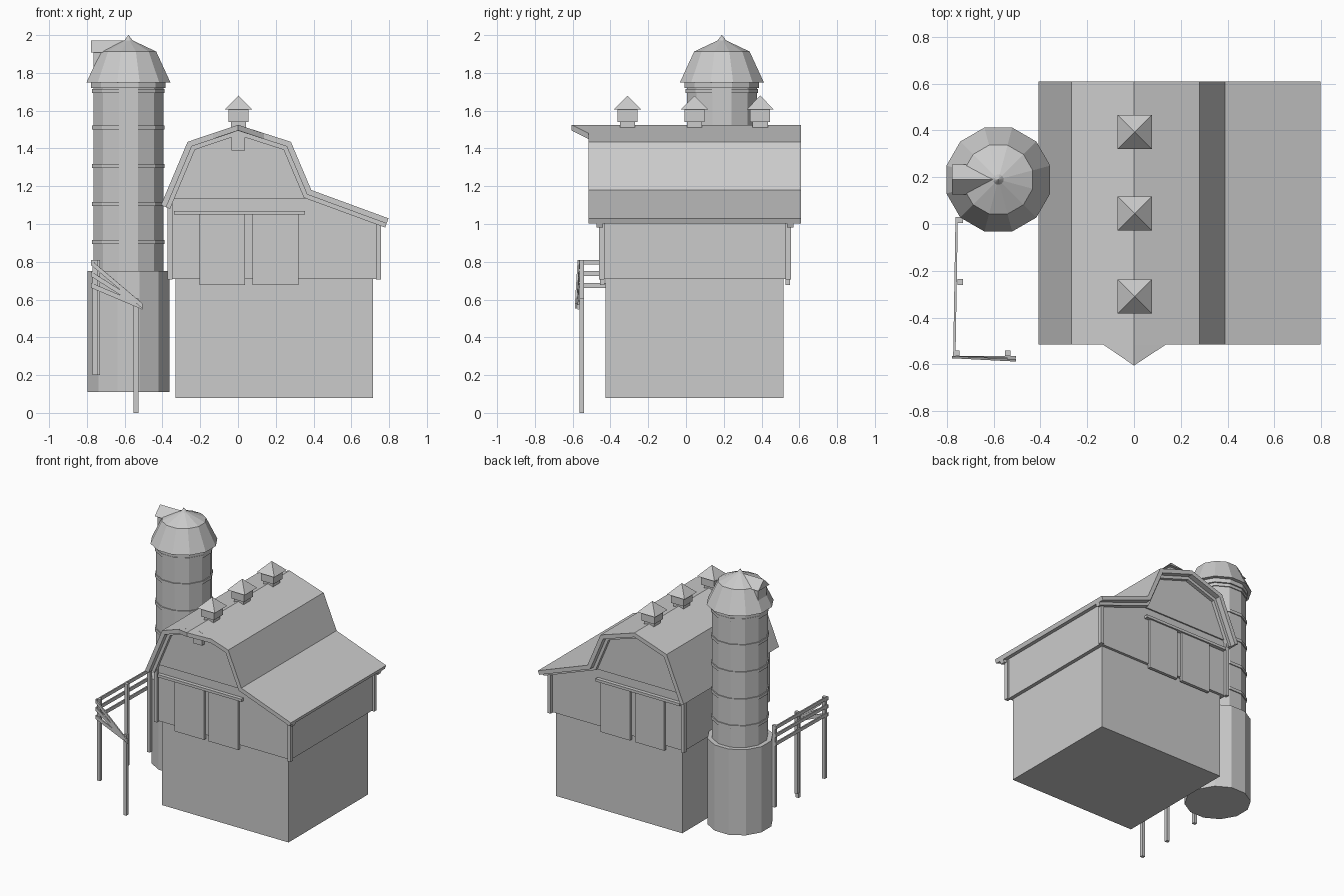
import bpy, bmesh, math
from mathutils import Vector

if "Cube" in bpy.data.objects:
    bpy.data.objects.remove(bpy.data.objects["Cube"])

YC = 0.0475  # barn centre line along y


def make(name, verts, faces):
    me = bpy.data.meshes.new(name)
    bm = bmesh.new()
    vs = [bm.verts.new(v) for v in verts]
    for f in faces:
        bm.faces.new([vs[i] for i in f])
    bmesh.ops.recalc_face_normals(bm, faces=bm.faces)
    bm.to_mesh(me)
    bm.free()
    ob = bpy.data.objects.new(name, me)
    bpy.context.collection.objects.link(ob)
    return ob


def loft(name, rings):
    """Skin equal-length rings of points and cap both ends."""
    n = len(rings[0])
    faces = [[k * n + i, k * n + (i + 1) % n, (k + 1) * n + (i + 1) % n, (k + 1) * n + i]
             for k in range(len(rings) - 1) for i in range(n)]
    faces += [list(range(n)), [(len(rings) - 1) * n + i for i in range(n)]]
    return make(name, [p for r in rings for p in r], faces)


def box(name, x0, x1, y0, y1, z0, z1):
    return loft(name, [[(x0, y0, z), (x1, y0, z), (x1, y1, z), (x0, y1, z)] for z in (z0, z1)])


def prism(name, profile, y0, y1):
    return loft(name, [[(x, y, z) for x, z in profile] for y in (y0, y1)])


def lathe(name, cx, cy, steps, n=12):
    """Polygonal turned shape; steps are (apothem, z)."""
    rings = []
    for r, z in steps:
        R = r / math.cos(math.pi / n)
        rings.append([(cx + R * math.cos((i + .5) * math.tau / n),
                       cy + R * math.sin((i + .5) * math.tau / n), z) for i in range(n)])
    return loft(name, rings)


def beam(name, a, b, w, h):
    a, b = Vector(a), Vector(b)
    side = (b - a).cross(Vector((0, 0, 1))).normalized() * w / 2
    up = Vector((0, 0, h / 2))
    return loft(name, [[p - side - up, p + side - up, p + side + up, p - side + up] for p in (a, b)])


def offset(pts, d):
    """Shift a left-to-right polyline downwards by d with mitred corners."""
    out = []
    P = [Vector(p) for p in pts]
    for i, p in enumerate(P):
        ns = []
        for a, b in ((i - 1, i), (i, i + 1)):
            if a >= 0 and b < len(P):
                t = (P[b] - P[a]).normalized()
                ns.append(Vector((t.y, -t.x)))
        m = sum(ns, Vector((0, 0))).normalized()
        out.append(tuple(p + m * d / m.dot(ns[0])))
    return out


# Barn foundation
box("foundation", -0.33, 0.715, -0.425, 0.515, 0.08, 0.72)

# Gambrel roof with lean-to, and the trim beneath it
roof = [(-0.408, 1.10), (-0.267, 1.435), (0, 1.525), (0.28, 1.435), (0.388, 1.18), (0.797, 1.03)]
inner = offset(roof, 0.03)
prism("roof", roof + inner[::-1], -0.515, 0.61)
trim_top, trim_low = offset(roof, 0.028), offset(roof, 0.052)
for i, (y0, y1) in enumerate([(-0.475, -0.44), (0.535, 0.57)]):
    prism(f"gable_trim_{i}", trim_top + trim_low[::-1], y0, y1)

# Walls and the slightly raised gable panels
prism("barn_walls", [(-0.36, 0.71), (-0.36, 1.12)] + inner[1:5] + [(0.742, 1.02), (0.742, 0.71)],
      -0.44, 0.535)
gable = offset(roof, 0.035)
prism("gable_panels", [(-0.36, 1.135)] + gable[1:4] + [(0.37, 1.135)], -0.45, 0.545)

# Hay hood over the front gable
hood = [(-0.135, -0.513, 1.479), (0, -0.605, 1.525), (0.14, -0.513, 1.479), (0, -0.513, 1.525)]
low = [(x, y, z - 0.03) for x, y, z in hood]
make("hay_hood", hood + low, [(0, 1, 3), (1, 2, 3), (4, 5, 7), (5, 6, 7),
                              (0, 1, 5, 4), (1, 2, 6, 5), (2, 3, 7, 6), (3, 0, 4, 7)])
box("hood_beam", -0.035, 0.038, -0.48, -0.44, 1.39, 1.48)

# Corner posts, doors and door rails on both ends
for end, s in (("front", -1), ("back", 1)):
    def across(name, x0, x1, d0, d1, z0, z1):
        ya, yb = sorted((YC + s * d0, YC + s * d1))
        box(f"{end}_{name}", x0, x1, ya, yb, z0, z1)
    across("left_corner_post", -0.372, -0.347, 0.48, 0.508, 0.705, 1.12)
    across("right_corner_post", 0.73, 0.757, 0.48, 0.508, 0.705, 1.01)
    across("door_rail", -0.34, 0.355, 0.48, 0.515, 1.05, 1.07)
    across("left_door", -0.205, 0.038, 0.48, 0.503, 0.677, 1.05)
    across("right_door", 0.077, 0.32, 0.48, 0.503, 0.677, 1.05)

# Ridge cupolas
for i, y in enumerate((-0.31, 0.045, 0.393)):
    box(f"cupola_base_{i}", -0.038, 0.042, y - 0.04, y + 0.04, 1.47, 1.542)
    box(f"cupola_box_{i}", -0.05, 0.055, y - 0.053, y + 0.053, 1.54, 1.607)
    h = 0.073
    make(f"cupola_roof_{i}", [(0.003 - h, y - h, 1.605), (0.003 + h, y - h, 1.605),
                              (0.003 + h, y + h, 1.605), (0.003 - h, y + h, 1.605),
                              (0.003, y, 1.68)],
         [(0, 1, 2, 3), (0, 1, 4), (1, 2, 4), (2, 3, 4), (3, 0, 4)])

# Silo
SX, SY = -0.58, 0.19
lathe("silo_base", SX, SY, [(0.217, 0.11), (0.217, 0.75)])
lathe("silo_shaft", SX, SY, [(0.185, 0.74), (0.185, 1.76)])
for i, z in enumerate((0.905, 1.105, 1.307, 1.51, 1.705)):
    lathe(f"silo_band_{i}", SX, SY, [(0.192, z - 0.011), (0.192, z + 0.011)])
lathe("silo_collar", SX, SY, [(0.197, 1.72), (0.197, 1.75)])
lathe("silo_dome", SX, SY, [(0.222, 1.75), (0.147, 1.913), (0.022, 1.972), (0.001, 2.0)])

# Silo dormer
box("dormer_wall", -0.765, -0.6, SY - 0.05, SY + 0.05, 1.755, 1.912)
loft("dormer_roof", [[(x, SY - 0.064, 1.908), (x, SY + 0.064, 1.908), (x, SY, 1.972)]
                     for x in (-0.777, -0.58)])

# Broken fence: posts, straight side rails, sagging front rails
for i, (x, y, z0, z1) in enumerate([(-0.54, -0.552, 0, 0.605), (-0.757, -0.552, 0.2, 0.81),
                                    (-0.743, -0.248, 0.2, 0.81), (-0.743, 0.017, 0.2, 0.81)]):
    box(f"fence_post_{i}", x - 0.012, x + 0.012, y - 0.012, y + 0.012, z0, z1)
for i, z in enumerate((0.675, 0.738, 0.797)):
    beam(f"side_rail_{i}", (-0.758, 0.03, z), (-0.768, -0.567, z), 0.01, 0.025)
for i, (z, x1, y1, z1) in enumerate([(0.675, -0.505, -0.57, 0.56), (0.735, -0.54, -0.575, 0.585),
                                     (0.795, -0.505, -0.583, 0.565)]):
    beam(f"front_rail_{i}", (-0.777, -0.569, z), (x1, y1, z1), 0.01, 0.027)
